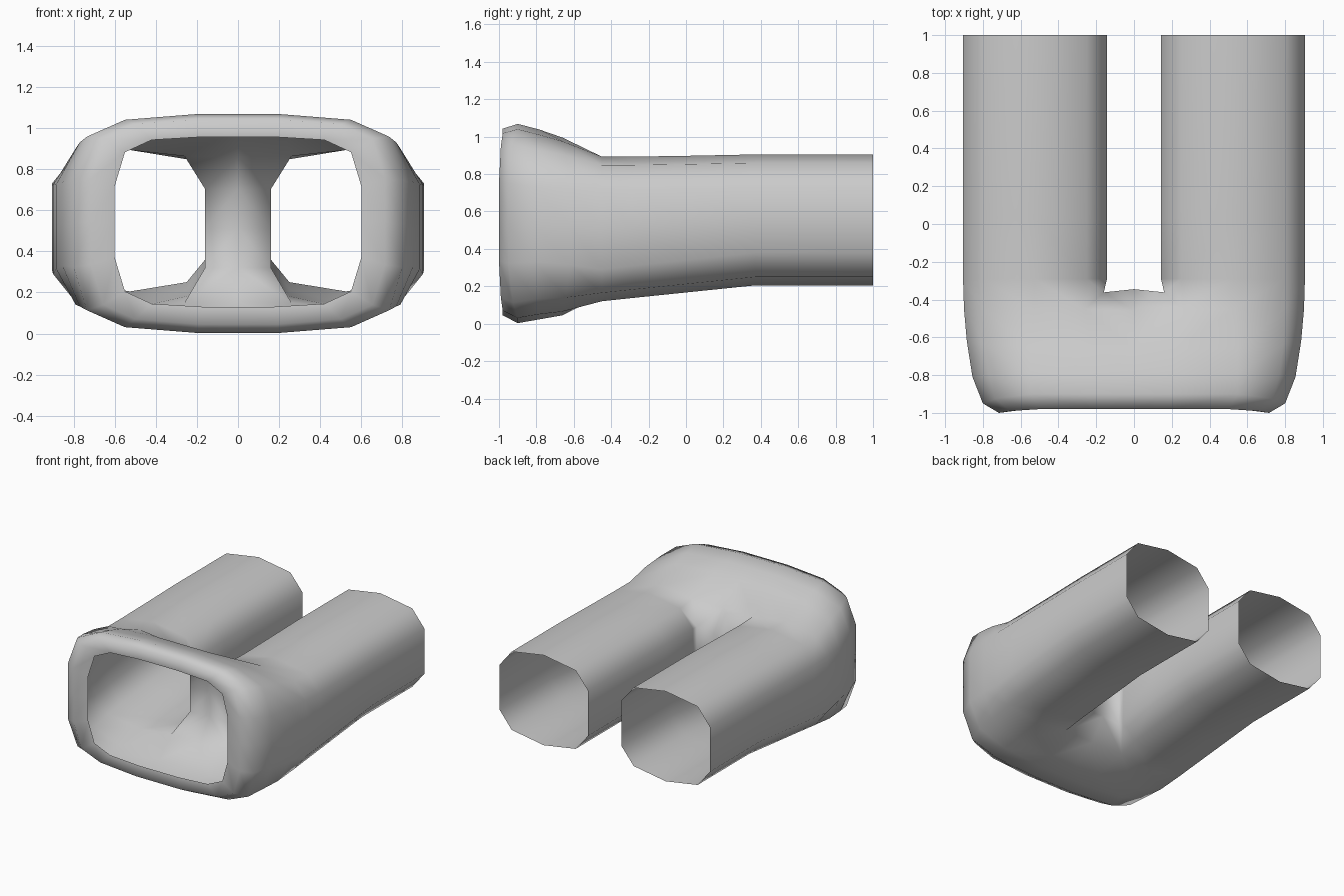
import bpy, bmesh

if "Cube" in bpy.data.objects:
    bpy.data.objects.remove(bpy.data.objects["Cube"])

# Right half of a pair of shorts lying down: waist towards -y, leg openings at +y
# ring: y centre, y side, x of four stations, top z, bottom z, drops of the stations
BODY = [
    (-.972, -.985, (.17, .42, .55, .60), .957, .13, (0, .015, .075, .24)),   # waist opening
    (-.98, -1.0, (.19, .50, .655, .715), 1.043, .045, (0, .025, .095, .29)),  # lip front
    (-.90, -.95, (.20, .55, .735, .80), 1.068, .003, (0, .028, .11, .32)),   # lip crest
    (-.79, -.81, (.20, .55, .77, .855), 1.04, .022, (0, .028, .11, .31)),
    (-.66, -.62, (.22, .55, .79, .885), .995, .045, (0, .02, .095, .27)),
    (-.45, -.45, (.26, .53, .80, .90), .893, .12, (.03, 0, .045, .17)),      # leg junction
]
LEG = [
    (-.29, -.29, (.25, .525, .80, .905), .893, .137, (.045, 0, .045, .172)),
    (.03, .03, (.25, .525, .80, .905), .898, .170, (.045, 0, .045, .173)),
    (.37, .37, (.25, .525, .80, .905), .905, .205, (.045, 0, .045, .175)),
    (1.0, 1.0, (.25, .525, .80, .905), .905, .205, (.045, 0, .045, .175)),
]

bm = bmesh.new()


def outer_arc(yc, ys, xs, top, bot, drops):
    """Nine vertices over the top, down the outside and back underneath."""
    ys4 = [yc, yc, (yc + ys) / 2, ys]
    up = [(x, y, top - d) for x, y, d in zip(xs, ys4, drops)]
    down = [(x, y, bot + d) for x, y, d in zip(xs, ys4, drops)]
    pts = up + [(xs[3], ys, (top + bot) / 2)] + down[::-1]
    return [bm.verts.new(p) for p in pts]


def inner_side(x, y, top, bot, drop):
    zs = (bot + drop, (top + bot) / 2, top - drop)
    return [bm.verts.new((x, y, z)) for z in zs]


def bridge(a, b, closed=False):
    n = len(a)
    for i in range(n if closed else n - 1):
        j = (i + 1) % n
        bm.faces.new((a[i], b[i], b[j], a[j]))


# Waist and hips, open at the centre line
prev = None
for r in BODY:
    arc = outer_arc(*r)
    last = r is BODY[-1]
    dz = .035 if last else 0
    yc = -.46 if last else r[0]
    c_top = bm.verts.new((0, yc, r[3] - dz))
    c_bot = bm.verts.new((0, yc, r[4] + dz))
    ring = [c_top] + arc + [c_bot]
    if prev:
        bridge(prev, ring)
    prev = ring

# Crotch panel between the legs
inner = inner_side(.16, -.362, .893, .13, .19)
centre = [bm.verts.new((0, -.345, v.co.z)) for v in inner]
bridge([arc[-1]] + inner + [arc[0]], [c_bot] + centre + [c_top])

# Leg tube
prev = arc + inner
for r in LEG:
    ring = outer_arc(*r) + inner_side(.143, r[0], r[3], r[4], r[5][3])
    bridge(prev, ring, True)
    prev = ring

# Point the normals outwards, judged from the outermost leg face
bmesh.ops.recalc_face_normals(bm, faces=bm.faces)
side = max(bm.faces, key=lambda f: f.calc_center_median().x)
if side.normal.x < 0:
    bmesh.ops.reverse_faces(bm, faces=bm.faces)
for f in bm.faces:
    f.smooth = True

mesh = bpy.data.meshes.new("shorts")
bm.to_mesh(mesh)
bm.free()
shorts = bpy.data.objects.new("shorts", mesh)
bpy.context.collection.objects.link(shorts)

# Mirror to the left half
mirror = shorts.modifiers.new("mirror", 'MIRROR')
mirror.use_clip = True
mirror.merge_threshold = .001
